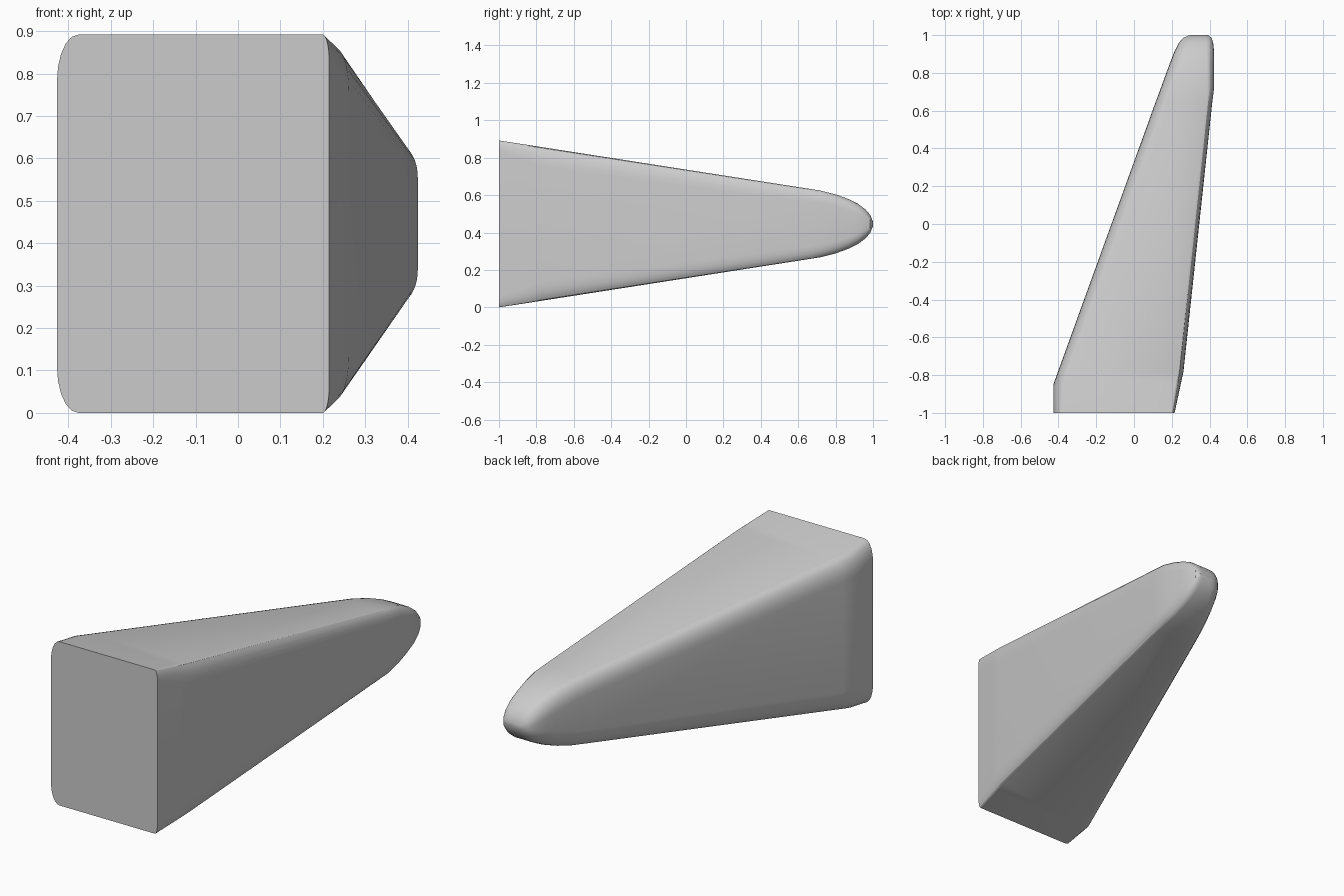
import bpy, bmesh
from math import sin, cos, pi

MID = 0.446
SEG = 5

# Sections: y, left x, right x, half height, left rounding (x, z), right rounding (x, z)
sections = [
    (-1.00, -0.427, 0.215, 0.446, 0.050, 0.110, 0.015, 0.060),
    (-0.85, -0.427, 0.247, 0.423, 0.060, 0.110, 0.025, 0.090),
    (-0.78, -0.402, 0.262, 0.412, 0.060, 0.110, 0.030, 0.105),
    (0.65, 0.116, 0.415, 0.189, 0.060, 0.090, 0.032, 0.070),
    (0.72, 0.142, 0.424, 0.178, 0.060, 0.090, 0.035, 0.068),
    (0.80, 0.171, 0.424, 0.158, 0.060, 0.090, 0.037, 0.065),
    (0.87, 0.197, 0.424, 0.132, 0.060, 0.085, 0.040, 0.060),
    (0.92, 0.217, 0.423, 0.107, 0.060, 0.078, 0.040, 0.055),
    (0.96, 0.238, 0.419, 0.077, 0.055, 0.060, 0.038, 0.048),
    (0.985, 0.260, 0.411, 0.048, 0.050, 0.042, 0.034, 0.036),
    (1.00, 0.295, 0.392, 0.012, 0.030, 0.010, 0.025, 0.009),
]


def ring(y, x0, x1, h, lx, lz, rx, rz):
    """Rectangle with elliptical corners, counter-clockwise in x/z."""
    corners = [(x1 - rx, h - rz, rx, rz, 0), (x0 + lx, h - lz, lx, lz, 1),
               (x0 + lx, lz - h, lx, lz, 2), (x1 - rx, rz - h, rx, rz, 3)]
    pts = []
    for cx, cz, ax, az, quarter in corners:
        for i in range(SEG + 1):
            a = (quarter + i / SEG) * pi / 2
            pts.append((cx + ax * cos(a), y, MID + cz + az * sin(a)))
    return pts


# Tapered body, lofted through the sections and capped
bm = bmesh.new()
rings = [[bm.verts.new(p) for p in ring(*s)] for s in sections]
for a, b in zip(rings, rings[1:]):
    for i in range(len(a)):
        j = (i + 1) % len(a)
        bm.faces.new((a[i], a[j], b[j], b[i]))
bm.faces.new(rings[0])
bm.faces.new(rings[-1])
bmesh.ops.recalc_face_normals(bm, faces=bm.faces)

mesh = bpy.data.meshes.new("tapered_body")
bm.to_mesh(mesh)
bm.free()
body = bpy.data.objects.new("tapered_body", mesh)
bpy.context.collection.objects.link(body)
bpy.context.view_layer.objects.active = body
body.select_set(True)
bpy.ops.object.shade_smooth_by_angle(angle=0.5)
